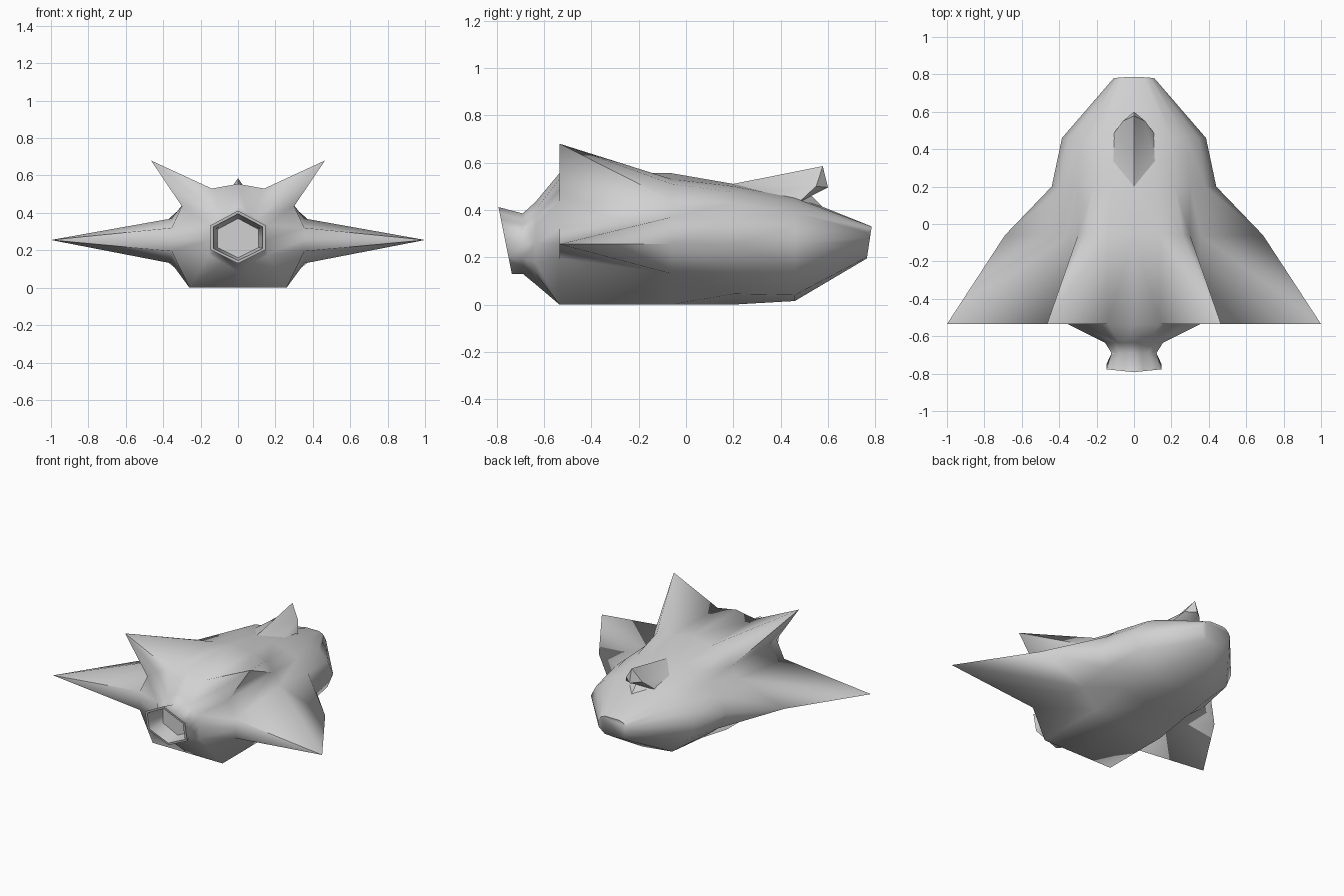
import bpy, bmesh

cube = bpy.data.objects.get("Cube")
if cube:
    bpy.data.objects.remove(cube, do_unlink=True)

grey = bpy.data.materials.new("hull_grey")
grey.use_nodes = True
grey.diffuse_color = (0.64, 0.64, 0.64, 1)
grey.node_tree.nodes["Principled BSDF"].inputs["Base Color"].default_value = grey.diffuse_color


def finish(bm, name, angle):
    bmesh.ops.dissolve_degenerate(bm, dist=1e-5, edges=bm.edges)
    bmesh.ops.recalc_face_normals(bm, faces=bm.faces)
    mesh = bpy.data.meshes.new(name)
    bm.to_mesh(mesh)
    bm.free()
    mesh.materials.append(grey)
    ob = bpy.data.objects.new(name, mesh)
    bpy.context.collection.objects.link(ob)
    bpy.ops.object.select_all(action='DESELECT')
    ob.select_set(True)
    bpy.context.view_layer.objects.active = ob
    bpy.ops.object.shade_smooth_by_angle(angle=angle)


def mid(a, b):
    return ((a[0] + b[0]) / 2, (a[1] + b[1]) / 2)


def hexagon(w, top, bottom):
    """Half of a hexagon, resampled to the nine columns of a hull section."""
    h = top - bottom
    t, u, l, b = (0, top), (w, top - h * .28), (w, bottom + h * .26), (0, bottom)
    mix = lambda f: (w * f, t[1] + (u[1] - t[1]) * f)
    return [t, mix(.33), mix(.5), mix(.67), u, mid(u, l), l, mid(l, b), b]


# Half sections: top, shoulder, fin, fin root, wing top, wing tip, wing base, keel, bottom
nose = [(0, .33), (.05, .33), (.08, .32), (.1, .3), (.11, .285), (.11, .265),
        (.11, .24), (.07, .2), (0, .195)]
cheek = [(0, .46), (.11, .45), (.2, .43), (.28, .39), (.345, .33), (.385, .255),
         (.345, .16), (.22, .04), (0, .015)]
chest = [(0, .51), (.12, .5), (.22, .475), (.3, .43), (.38, .36), (.44, .255),
         (.38, .14), (.26, .045), (0, 0)]
waist = [(0, .555), (.14, .53), (.26, .51), (.3, .44), (.355, .37), (.69, .255),
         (.355, .13), (.26, 0), (0, 0)]
stern = [(0, .555), (.14, .53), (.465, .68), (.3, .435), (.355, .32), (1, .255),
         (.355, .195), (.26, 0), (0, 0)]
# Same plane as the stern, with fin and wing tips pulled in to close their backs
tail = list(stern)
tail[2] = mid(stern[1], stern[3])
tail[5] = mid(stern[4], stern[6])

# Sections with their y position and forward lean
sections = [
    (nose, .775, .15), (cheek, .46, 0), (chest, .2, 0), (waist, -.06, 0),
    (stern, -.535, 0), (tail, -.535, 0),
    (hexagon(.155, .435, .085), -.635, 0), (hexagon(.12, .385, .13), -.69, 0),
    (hexagon(.148, .412, .13), -.763, -.2), (hexagon(.132, .395, .145), -.763, -.2),
    (hexagon(.11, .37, .16), -.64, 0),
]

# Hull with wings, fins and hollow exhaust in one skin
bm = bmesh.new()
rings = []
for half, y, lean in sections:
    pts = half + [(-x, z) for x, z in reversed(half[1:-1])]
    rings.append([bm.verts.new((x, y + lean * (z - .265), z)) for x, z in pts])
for front, back in zip(rings, rings[1:]):
    n = len(front)
    for i in range(n):
        j = (i + 1) % n
        # The diagonal starts at the outer corner of the rear section
        if abs(back[i].co.x) > abs(back[j].co.x):
            tris = ((back[i], front[j], front[i]), (back[i], back[j], front[j]))
        else:
            tris = ((back[j], front[j], front[i]), (back[i], back[j], front[i]))
        for t in tris:
            bm.faces.new(t)
bm.faces.new(rings[0])
bm.faces.new(rings[-1])
finish(bm, "hull", 1.1)

# Pointed dorsal scoop
bm = bmesh.new()
spine = bm.verts.new((0, .2, .51))
tip = bm.verts.new((0, .578, .585))
throat = bm.verts.new((0, .53, .46))
lip = bm.verts.new((0, .6, .495))
floor = bm.verts.new((0, .59, .4))
for s in (-1, 1):
    root = bm.verts.new((s * .115, .475, .43))
    edge = bm.verts.new((s * .06, .55, .5))
    base = bm.verts.new((s * .12, .3, .47))
    for f in ((spine, tip, edge), (spine, edge, base), (base, edge, root),
              (tip, edge, lip), (edge, root, throat), (edge, throat, lip),
              (root, throat, floor)):
        bm.faces.new(f)
finish(bm, "dorsal_scoop", .9)
